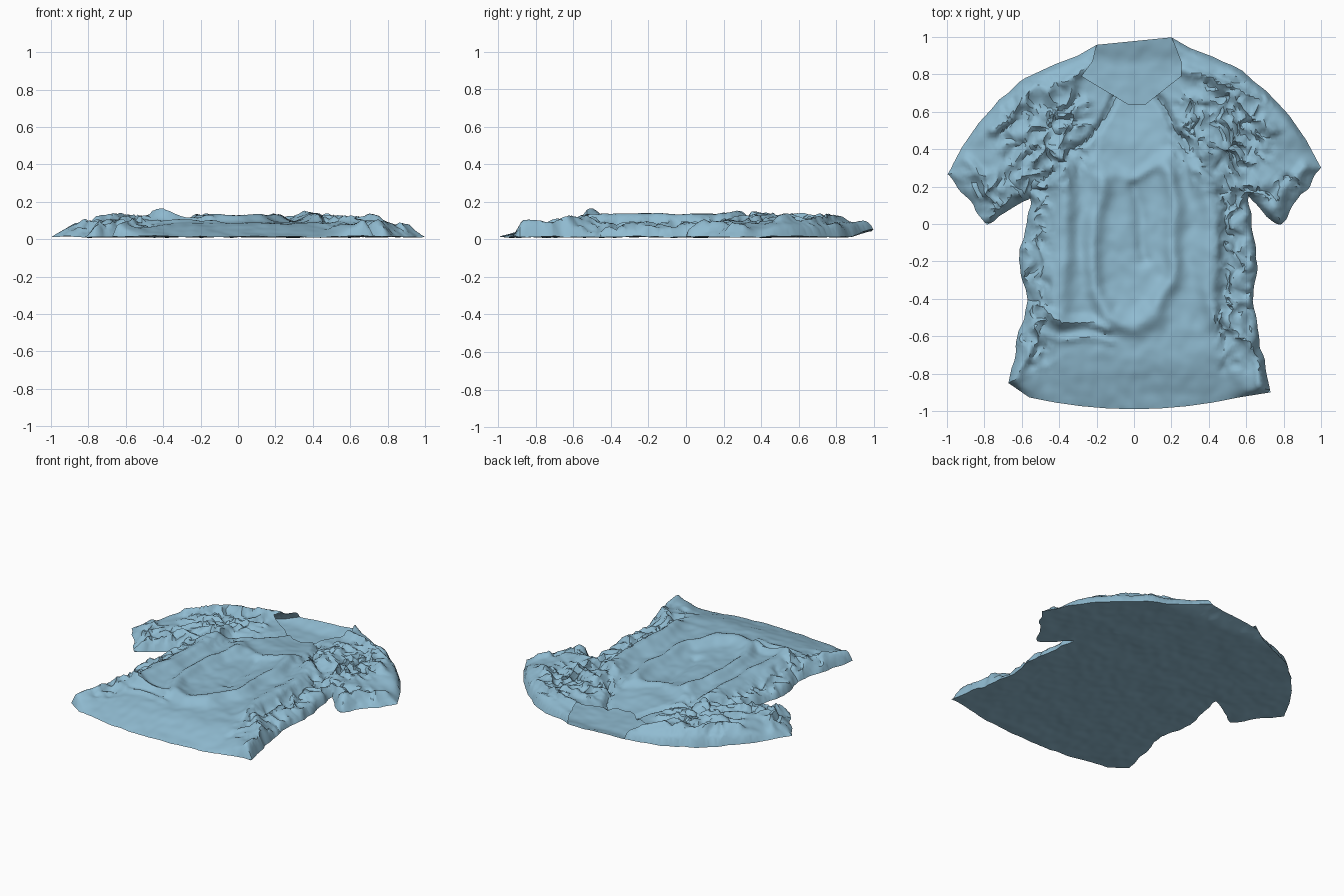
import bpy, bmesh, math, random
from mathutils import Vector, noise
from mathutils.geometry import delaunay_2d_cdt

if "Cube" in bpy.data.objects:
    bpy.data.objects.remove(bpy.data.objects["Cube"])

random.seed(4)
STEP = 0.0155

# right half of the outline: shoulder, cuff, armpit, side; the left half is a slightly shifted mirror
RIGHT = [(0.2, 0.998), (0.3, 0.94), (0.42, 0.895), (0.58, 0.82), (0.72, 0.7), (0.83, 0.58), (0.92, 0.45),
         (1.0, 0.30), (0.78, 0.0), (0.71, 0.04), (0.61, 0.14), (0.66, -0.2), (0.625, -0.4), (0.73, -0.9)]
NECK_FRONT = [(-0.22, 0.87), (-0.28, 0.79), (-0.03, 0.64), (0.06, 0.64), (0.25, 0.79), (0.255, 0.86)]


def to_left(p):
    x, y = p
    if y > 0.2:
        return -x, y - 0.04
    return -x * (1 if x > 0.7 and y > -0.1 else 0.92), y + (0.05 if y < -0.8 else 0)


LEFT = [to_left(p) for p in reversed(RIGHT)]
HEM = [(0.14 * k, -0.99 + 0.2 * (0.14 * k) ** 2) for k in range(4, -5, -1)]
OUTER = RIGHT + HEM + LEFT

# folds on both halves: height, width, path
PAIRED = [
    (0.05, 0.055, [(0.17, 0.25), (0.22, -0.1), (0.2, -0.34), (0.11, -0.5), (0.0, -0.54)]),  # curved fold
    (0.055, 0.06, [(0.37, 0.38), (0.4, 0.0), (0.4, -0.48)]),         # long body fold
    (-0.035, 0.022, [(0.1, 0.7), (0.2, 0.5), (0.5, 0.23)]),          # sleeve seam
    (0.04, 0.03, [(0.27, 0.82), (0.57, 0.69), (0.75, 0.5)]),         # shoulder fold
    (0.035, 0.025, [(0.92, 0.33), (0.81, 0.2), (0.76, 0.06)]),       # cuff edge
    (0.045, 0.035, [(0.66, -0.85), (0.5, -0.5)]),                    # hem corner
]
for k in range(3):                                                   # sleeve creases
    PAIRED.append((0.026, 0.022, [(0.27 + 0.05 * k, 0.68 - 0.11 * k), (0.44, 0.61 - 0.1 * k),
                                  (0.6, 0.45 - 0.1 * k)]))
# folds on one side only
SINGLE = [
    (0.03, 0.03, [(-0.53, -0.43), (-0.12, -0.57)]),
    (0.015, 0.025, [(-0.5, -0.58), (-0.1, -0.65)]),
    (-0.02, 0.03, [(0.0, 0.2), (0.06, -0.2)]),
    (0.018, 0.04, [(-0.17, 0.34), (0.0, 0.24), (0.2, 0.34)]),
]


def smooth(a, b, v):
    t = min(1, max(0, (v - a) / (b - a)))
    return t * t * (3 - 2 * t)


def path_distance(px, py, path):
    best = 9.0
    for (ax, ay), (bx, by) in zip(path, path[1:]):
        dx, dy = bx - ax, by - ay
        t = ((px - ax) * dx + (py - ay) * dy) / (dx * dx + dy * dy)
        t = min(1, max(0, t))
        best = min(best, (px - ax - t * dx) ** 2 + (py - ay - t * dy) ** 2)
    return math.sqrt(best)


def wave(x, y, scale, seed):
    return noise.noise(Vector((x * scale, y * scale, seed)))


def crumple(x, y):
    """How strongly the cloth is scrunched: sides and inner sleeves."""
    side = smooth(0.40, 0.5, abs(x)) * smooth(-0.9, -0.6, y) * smooth(0.35, 0.2, y)
    r = math.hypot((abs(x) - 0.48) / 0.32, (y - 0.5) / 0.38)
    return max(side, smooth(1.1, 0.5, r))


def back_height(x, y):
    z = 0.014 + 0.007 * wave(x, y, 6, 1) + 0.004 * wave(x, y, 17, 5)
    return max(0, z + 0.035 * smooth(0.85, 1.0, y))


def front_height(x, y):
    d = path_distance(x, y, OUTER)
    hem = smooth(-0.5, -0.95, y) * smooth(0.62, 0.4, abs(x))
    cuff = smooth(0.72, 0.85, abs(x)) * smooth(0.5, 0.35, y)
    side = smooth(0.43, 0.5, abs(x)) * smooth(0.2, 0.1, y)
    rise = 1 - math.exp(-d / (0.02 + 0.2 * hem + 0.03 * cuff))
    body = 0.075 - 0.035 * math.exp(-(x * x + (y - 0.68) ** 2) / 0.04) - 0.02 * cuff - 0.015 * side

    # folds wander a little so the two halves differ
    wx, wy = x + 0.06 * wave(x, y, 4, 8), y + 0.06 * wave(x, y, 4, 9)
    for h, w, path in PAIRED:
        body += 0.85 * h * math.exp(-(path_distance(abs(wx), wy, path) / w) ** 2)
    for h, w, path in SINGLE:
        body += h * math.exp(-(path_distance(wx, wy, path) / w) ** 2)

    # sharp creases: across the sleeves, down the sides
    c = crumple(x, y)
    if y > 0.2:
        u, v = wx * 0.6, wy * 1.3 + abs(wx) * 0.5
    else:
        u, v = wx * 1.3, wy * 0.8
    coarse, fine = 1 - 2 * abs(wave(u, v, 9, 3)), 1 - 2 * abs(wave(wx, wy, 19, 6))
    body += c * (0.03 * coarse + 0.018 * fine - 0.024) + 0.007 * wave(x, y, 7, 2)
    return min(back_height(x, y) + rise * max(body, 0.012), 0.165), rise * c


def panel(name, outline, front, cloth):
    """Fill an outline with a fine triangle net and raise it into cloth."""
    closed = outline + outline[:1]
    pts = []
    for (ax, ay), (bx, by) in zip(closed, closed[1:]):
        n = max(1, round(math.hypot(bx - ax, by - ay) / STEP))
        pts += [Vector((ax + (bx - ax) * i / n, ay + (by - ay) * i / n)) for i in range(n)]
    pts.reverse()
    ring = list(range(len(pts)))
    n = int(1 / STEP) + 1
    for j in range(-n, n + 1):
        for i in range(-n, n + 1):
            x = (i + 0.5 * (j % 2) + random.uniform(-.2, .2)) * STEP
            y = (j + random.uniform(-.2, .2)) * STEP
            if path_distance(x, y, closed) > STEP * 0.5:
                pts.append(Vector((x, y)))
    verts, _, faces = delaunay_2d_cdt(pts, [], [ring], 1, 1e-5)[:3]

    bm = bmesh.new()
    made = {}
    for i in {i for f in faces for i in f}:
        x, y = verts[i]
        z, over = front_height(x, y) if front else (back_height(x, y), 0)
        c = crumple(x, y) * (0.018 + 0.012 * over)
        sway = noise.noise_vector(Vector((x * 13, y * 13, 4)))
        made[i] = bm.verts.new((x + c * sway.x, y + c * sway.y, z))
    for f in faces:
        bm.faces.new([made[i] for i in (f if front else reversed(f))])
    mesh = bpy.data.meshes.new(name)
    bm.to_mesh(mesh)
    bm.free()
    mesh.materials.append(cloth)
    obj = bpy.data.objects.new(name, mesh)
    bpy.context.collection.objects.link(obj)
    bpy.ops.object.select_all(action='DESELECT')
    obj.select_set(True)
    bpy.context.view_layer.objects.active = obj
    bpy.ops.object.shade_smooth_by_angle(angle=math.radians(40))


blue = bpy.data.materials.new("blue_cloth")
blue.diffuse_color = (0.28, 0.5, 0.64, 1)
blue.use_nodes = True
blue.node_tree.nodes["Principled BSDF"].inputs["Base Color"].default_value = blue.diffuse_color

# flat back of the shirt, and the rumpled front with its open neck
panel("shirt_back", OUTER, False, blue)
panel("shirt_front", OUTER + NECK_FRONT, True, blue)
